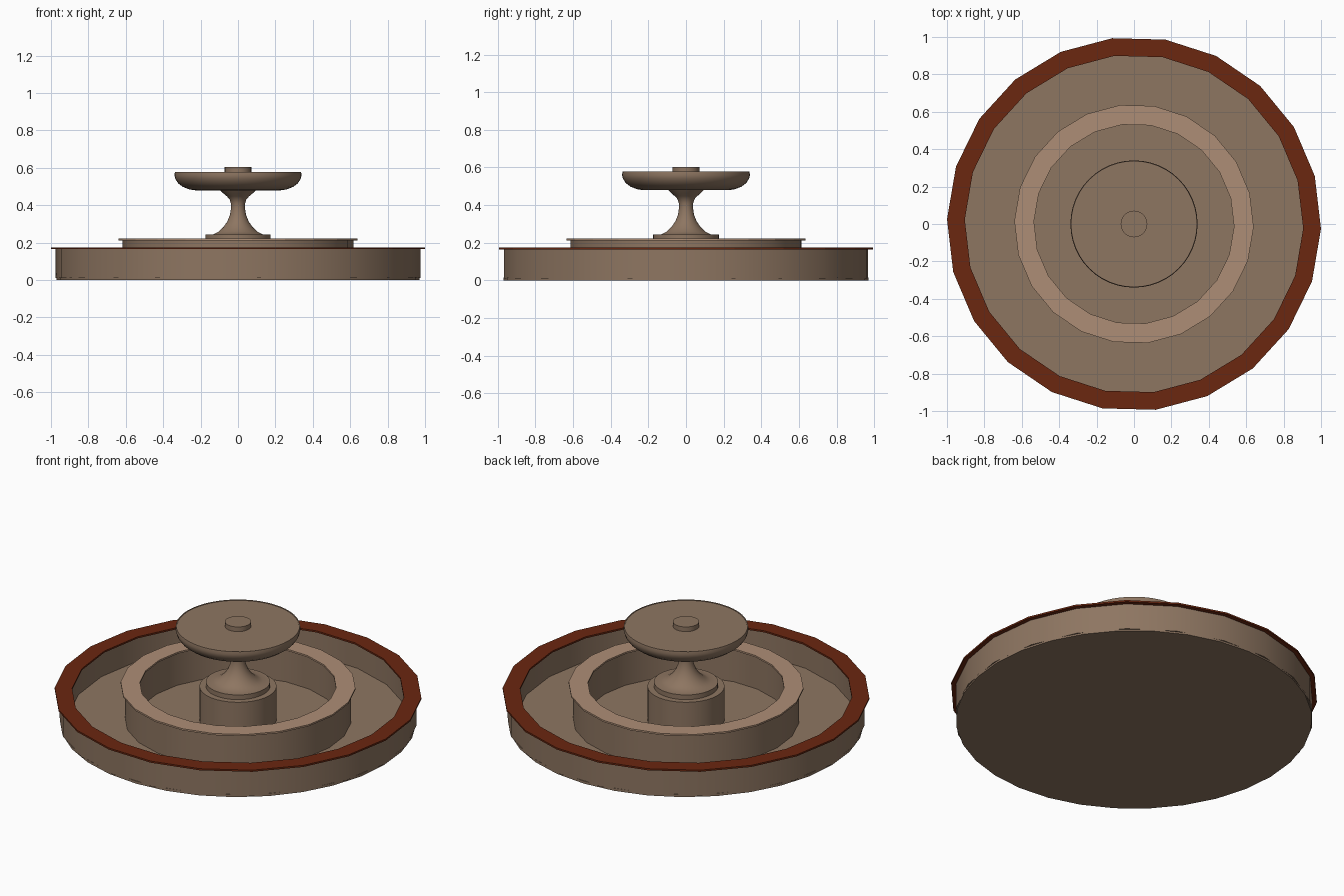
import bpy, bmesh, math

if "Cube" in bpy.data.objects:
    bpy.data.objects.remove(bpy.data.objects["Cube"])


def material(name, rgb):
    m = bpy.data.materials.new(name)
    m.diffuse_color = (*rgb, 1)
    m.use_nodes = True
    m.node_tree.nodes["Principled BSDF"].inputs["Base Color"].default_value = m.diffuse_color
    return m


STONE = material("stone", (0.27, 0.18, 0.12))
PALE = material("pale_stone", (0.42, 0.27, 0.18))
BRICK = material("red_coping", (0.145, 0.02, 0.005))


def lathe(name, profile, sides, mat, turn=0.0, smooth=True, closed=False):
    """Revolve (radius, z) points; radius 0 gives a pole, closed joins the ends."""
    bm = bmesh.new()
    rings = []
    for r, z in profile:
        if r == 0:
            rings.append([bm.verts.new((0, 0, z))] * sides)
        else:
            angles = [math.radians(turn) + math.tau * i / sides for i in range(sides)]
            rings.append([bm.verts.new((r * math.cos(a), r * math.sin(a), z)) for a in angles])
    pairs = list(zip(rings, rings[1:]))
    if closed:
        pairs.append((rings[-1], rings[0]))
    for low, high in pairs:
        for i in range(sides):
            j = (i + 1) % sides
            bm.faces.new(list(dict.fromkeys((low[i], low[j], high[j], high[i]))))
    bmesh.ops.recalc_face_normals(bm, faces=bm.faces)
    mesh = bpy.data.meshes.new(name)
    bm.to_mesh(mesh)
    bm.free()
    ob = bpy.data.objects.new(name, mesh)
    bpy.context.collection.objects.link(ob)
    mesh.materials.append(mat)
    if smooth:
        bpy.ops.object.select_all(action='DESELECT')
        ob.select_set(True)
        bpy.context.view_layer.objects.active = ob
        bpy.ops.object.shade_smooth_by_angle(angle=math.radians(35))
    return ob


def tube(name, inner, outer, z0, z1, mat, smooth=True):
    """22-sided ring with a rectangular cross-section."""
    return lathe(name, [(inner, z0), (outer, z0), (outer, z1), (inner, z1)],
                 22, mat, -1.5, smooth, closed=True)


# Floor slab
lathe("pool_floor", [(0, 0), (0.97, 0), (0.97, 0.015), (0, 0.015)], 32, STONE)

# Outer pool wall and its red coping
tube("outer_wall", 0.925, 0.975, 0.01, 0.165, STONE)
tube("outer_coping", 0.905, 1.0, 0.165, 0.175, BRICK, smooth=False)

# Inner pool wall and its pale coping
tube("inner_wall", 0.55, 0.617, 0.01, 0.212, STONE)
tube("inner_coping", 0.535, 0.64, 0.212, 0.222, PALE, smooth=False)

# Central drum
lathe("drum", [(0, 0.012), (0.21, 0.012), (0.21, 0.215), (0, 0.215)], 32, STONE)

# Flared pedestal on a round plinth
lathe("pedestal", [(0, 0.212), (0.175, 0.212), (0.175, 0.243), (0.135, 0.243),
                   (0.105, 0.258), (0.078, 0.283), (0.057, 0.313), (0.043, 0.348),
                   (0.037, 0.385), (0.038, 0.41), (0.045, 0.432), (0.06, 0.448),
                   (0.078, 0.463), (0.095, 0.48), (0, 0.48)], 32, STONE)

# Upper bowl, filled just below its thin lip
lathe("upper_bowl", [(0, 0.479), (0.225, 0.479), (0.262, 0.485), (0.295, 0.498),
                     (0.32, 0.517), (0.335, 0.54), (0.34, 0.56), (0.337, 0.578),
                     (0.332, 0.578), (0.332, 0.575), (0, 0.575)], 48, STONE)

# Spout cap
lathe("spout", [(0, 0.57), (0.071, 0.57), (0.071, 0.603), (0, 0.603)], 32, STONE)
